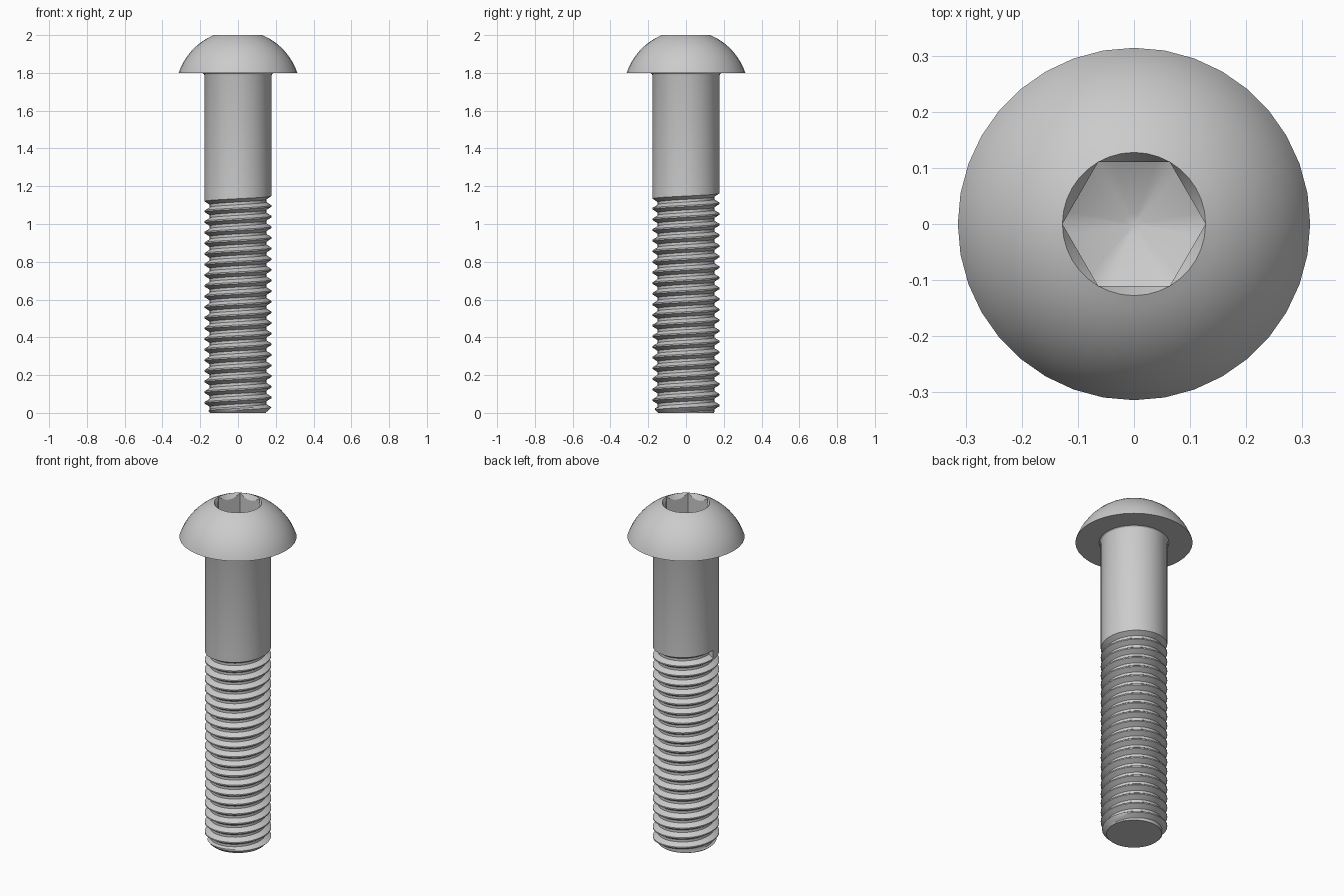
import bpy, bmesh
from math import pi, sin, cos, sqrt, atan2, radians

SEG = 36                      # sides around the axis
HEAD_Z = 1.80                 # underside of the head
HEAD_R, SOCKET_R = 0.314, 0.1276
SHANK_R, ROOT_R, TIP_R = 0.178, 0.150, 0.148
PITCH, THREAD_TOP = 0.0563, 1.12

cube = bpy.data.objects.get("Cube")
if cube:
    bpy.data.objects.remove(cube, do_unlink=True)

steel = bpy.data.materials.new("grey steel")
steel.use_nodes = True
colour = (0.6, 0.6, 0.6, 1)
steel.diffuse_color = colour
steel.node_tree.nodes["Principled BSDF"].inputs["Base Color"].default_value = colour


def polar(r, a, z):
    return (r * cos(a), r * sin(a), z)


def skin(bm, strips):
    """Join neighbouring strips of points with quads; return the vertices."""
    grid = [[bm.verts.new(p) for p in s] for s in strips]
    for s, t in zip(grid, grid[1:]):
        for i in range(len(s) - 1):
            bm.faces.new((s[i], t[i], t[i + 1], s[i + 1]))
    return grid


def finish(bm, name):
    bmesh.ops.remove_doubles(bm, verts=bm.verts, dist=1e-5)
    bmesh.ops.dissolve_degenerate(bm, edges=bm.edges, dist=1e-5)
    bmesh.ops.recalc_face_normals(bm, faces=bm.faces)
    mesh = bpy.data.meshes.new(name)
    bm.to_mesh(mesh)
    bm.free()
    mesh.materials.append(steel)
    obj = bpy.data.objects.new(name, mesh)
    bpy.context.collection.objects.link(obj)
    bpy.ops.object.select_all(action='DESELECT')
    obj.select_set(True)
    bpy.context.view_layer.objects.active = obj
    bpy.ops.object.shade_smooth_by_angle(angle=radians(30))
    return obj


# Button head: spherical dome, countersunk hex socket with a drilled floor
drop = (HEAD_R**2 - SOCKET_R**2 - 0.04) / 0.4    # sphere centre below the rim
ball = sqrt(HEAD_R**2 + drop**2)
a0, a1 = atan2(drop, HEAD_R), atan2(drop + 0.2, SOCKET_R)
dome = []
for i in range(13):
    t = a0 + (a1 - a0) * i / 12
    dome.append((ball * cos(t), HEAD_Z - drop + ball * sin(t)))

strips = []
for j in range(SEG + 1):
    a = 2 * pi * j / SEG
    hexr = SOCKET_R * cos(pi / 6) / cos(a % (pi / 3) - pi / 6)
    chamfer_z = 2 - (SOCKET_R - hexr) * 1.7
    profile = [(0, HEAD_Z)] + dome + [
        (hexr, chamfer_z), (hexr, 1.885), (0.018, 1.832), (0, 1.832)]
    strips.append([polar(r, a, z) for r, z in profile])
bm = bmesh.new()
skin(bm, strips)
finish(bm, "button_head")


# Shank and right-hand thread, swept as columns that climb one pitch per turn
def thread_radius(t):
    """Crest, flank, root, flank over one pitch (t from 0 to 16)."""
    if t <= 2:
        return SHANK_R
    if 7 <= t <= 11:
        return ROOT_R
    f = (7 - t) / 5 if t < 7 else (t - 11) / 5
    return ROOT_R + (SHANK_R - ROOT_R) * f


TURNS = 21
STEPS = (0, 2, 4.5, 7, 9, 11, 13.5)
strips = []
for j in range(SEG + 1):
    a = pi + 2 * pi * j / SEG
    start = THREAD_TOP + PITCH * (j / SEG - TURNS)
    column = []
    for k in range(TURNS):
        for t in STEPS:
            z = max(0, start + PITCH * (k + t / 16))
            column.append((min(thread_radius(t), TIP_R + z), z))
    column += [(SHANK_R, start + PITCH * TURNS), (SHANK_R, THREAD_TOP + PITCH),
               (SHANK_R, HEAD_Z - 0.014), (0.181, HEAD_Z - 0.005),
               (0.187, HEAD_Z)]
    strips.append([polar(r, a, z) for r, z in column])
bm = bmesh.new()
grid = skin(bm, strips)
# Closing faces: tip, top, and the wall where the groove runs out
bm.faces.new([c[0] for c in grid[:-1]])
bm.faces.new([c[-1] for c in grid[:-1]])
last = len(STEPS) * TURNS
bm.faces.new(grid[-1][last - len(STEPS):last + 1])
finish(bm, "threaded_shank")
